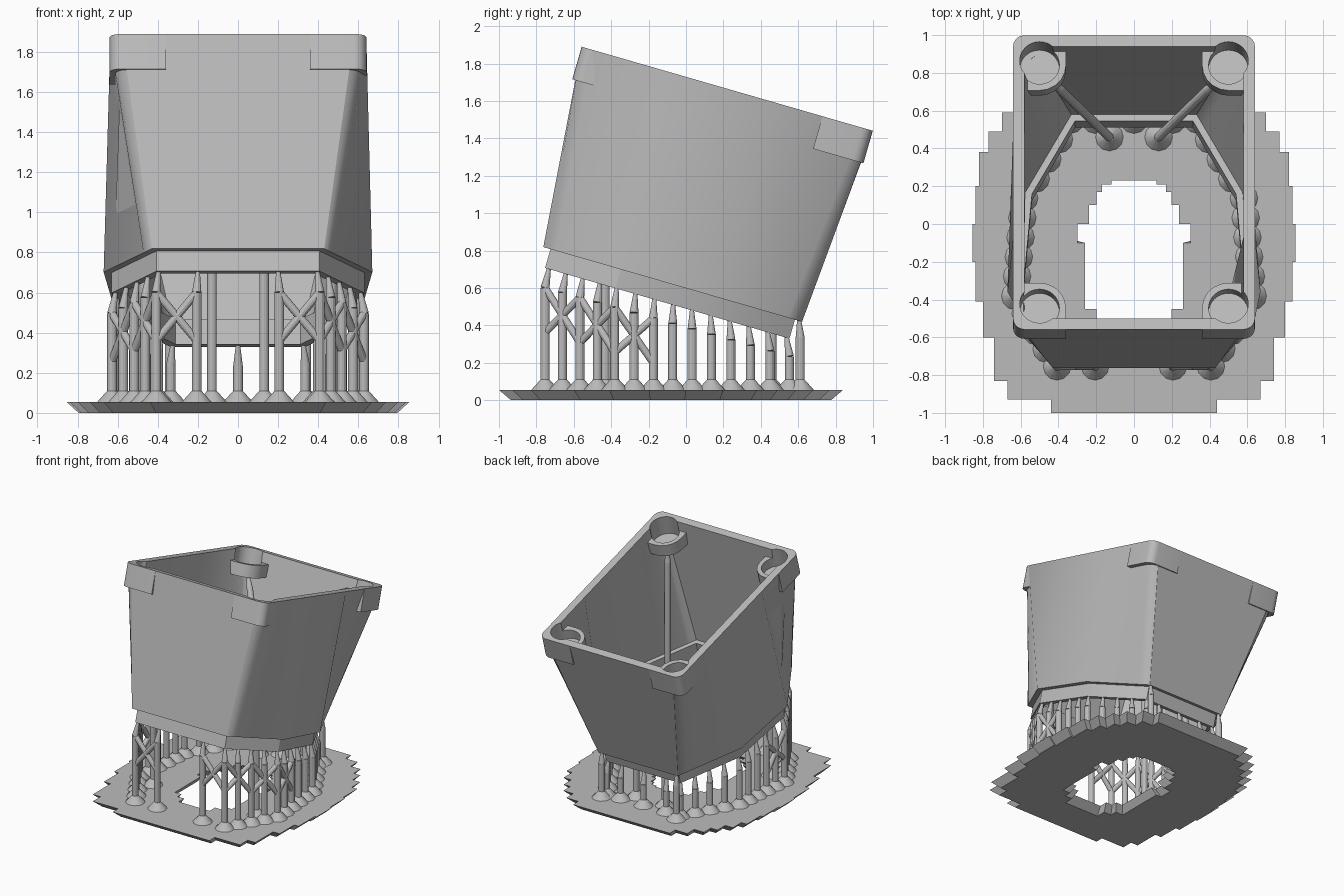
import bpy, bmesh
from math import radians, sin, cos
from mathutils import Matrix, Vector

old = bpy.data.objects.get("Cube")
if old:
    bpy.data.objects.remove(old, do_unlink=True)

grey = bpy.data.materials.new("resin_grey")
grey.use_nodes = True
grey.diffuse_color = (0.5, 0.5, 0.5, 1)
grey.node_tree.nodes["Principled BSDF"].inputs["Base Color"].default_value = (0.5, 0.5, 0.5, 1)

TILT = Matrix.Rotation(radians(-16.1), 4, 'X')
TOP, BASE, LIP = 1.661, 0.575, 0.47      # heights in the tilted frame
HALF, FRONT, BACK = 0.64, -1.06, 0.56    # rim outline in the tilted frame


def finish(name, bm, matrix=None):
    if matrix:
        bm.transform(matrix)
    bmesh.ops.recalc_face_normals(bm, faces=bm.faces)
    mesh = bpy.data.meshes.new(name)
    bm.to_mesh(mesh)
    bm.free()
    mesh.materials.append(grey)
    obj = bpy.data.objects.new(name, mesh)
    bpy.context.collection.objects.link(obj)
    return obj


def activate(obj):
    bpy.ops.object.select_all(action='DESELECT')
    obj.select_set(True)
    bpy.context.view_layer.objects.active = obj


def smooth(obj):
    activate(obj)
    bpy.ops.object.shade_smooth_by_angle(angle=radians(25))


def cut(obj, cutter):
    activate(obj)
    mod = obj.modifiers.new("cut", 'BOOLEAN')
    mod.operation, mod.solver, mod.object = 'DIFFERENCE', 'EXACT', cutter
    bpy.ops.object.modifier_apply(modifier=mod.name)


def skin(bm, loops, closed=False):
    """Join point loops with quads; cap the ends unless closed."""
    rings = [[bm.verts.new(p) for p in lp] for lp in loops]
    n = len(rings[0])
    for a, b in zip(rings, rings[1:] + (rings[:1] if closed else [])):
        for i in range(n):
            j = (i + 1) % n
            bm.faces.new((a[i], a[j], b[j], b[i]))
    if not closed:
        bm.faces.new(rings[0][::-1])
        bm.faces.new(rings[-1])


def arc(cx, cy, r, a0, a1, n=6):
    angles = [radians(a0 + (a1 - a0) * i / (n - 1)) for i in range(n)]
    return [(cx + r * cos(a), cy + r * sin(a)) for a in angles]


def mirrored(half):
    return half + [(-x, y) for x, y in reversed(half)]


# Duct shell: rounded rectangle above, chamfered outline below
CORNERS = [((0.43, -0.96), (-0.58, 1)), ((0.67, -0.54), (-1, 0.27)),
           ((0.625, 0.015), (-1, -0.27)), ((0.36, 0.48), (-0.57, -1))]


def corners(d):
    return [Vector((p[0] + d * m[0], p[1] + d * m[1])) for p, m in CORNERS]


def rim_loop(d, r, t):
    h, f, b = HALF - d, FRONT + d, BACK - d
    half = arc(h - r, f + r, r, -90, 0) + [(h, -0.55), (h, 0.03)] + arc(h - r, b - r, r, 0, 90)
    return [(x, s, t) for x, s in mirrored(half)]


def low_loop(d, t):
    a, b, c, e = corners(d)
    steps = [0.17 * i / 5 for i in range(6)] + [1]
    half = [tuple(a.lerp(b, f)) for f in steps]
    half += [tuple(c.lerp(e, 1 - f)) for f in reversed(steps)]
    return [(x, s, t) for x, s in mirrored(half)]


bm = bmesh.new()
skin(bm, [rim_loop(0, 0.06, TOP), low_loop(0, BASE), low_loop(0.04, BASE),
          low_loop(0.04, LIP), low_loop(0.085, LIP), low_loop(0.085, 0.6),
          low_loop(0.05, 0.6), rim_loop(0.06, 0.02, TOP)], closed=True)
duct = finish("duct_shell", bm, TILT)

# Corner bosses with outer tabs and round sockets
outer = arc(0.06, 0.06, 0.06, 180, 270) + [(0.28, 0)]
boss_shape = outer + arc(0.14, 0.14, 0.14, 0, 90) + [(0, 0.28)]
tab_shape = outer + [(0.28, 0.04), (0.04, 0.04), (0.04, 0.28), (0, 0.28)]
for side, sx in (("right", -1), ("left", 1)):
    for end, edge, sy in (("front", FRONT, 1), ("back", BACK, -1)):
        def place(shape, t):
            return [(sx * (HALF - a), edge + sy * b, t) for a, b in shape]
        parts = []
        for label, shape, top in (("boss", boss_shape, 1.58), ("tab", tab_shape, TOP)):
            bm = bmesh.new()
            skin(bm, [place(shape, 1.48), place(shape, top)])
            parts.append(finish(f"{end}_{side}_{label}", bm, TILT))
        bm = bmesh.new()
        spot = Matrix.Translation((sx * 0.5, edge + sy * 0.14, 1.65))
        bmesh.ops.create_cone(bm, cap_ends=True, segments=32, radius1=0.105,
                              radius2=0.105, depth=0.3, matrix=spot)
        socket = finish("socket_cutter", bm, TILT)
        socket.hide_render = True
        for obj in parts + [duct]:
            cut(obj, socket)
        bpy.data.objects.remove(socket, do_unlink=True)
        for obj in parts:
            smooth(obj)
smooth(duct)


# Stepped raft with a stepped opening
def stairs(rows, end):
    half = []
    for (y, w), nxt in zip(rows, rows[1:] + [(end, 0)]):
        half += [(w, y), (w, nxt[0])]
    return mirrored(half)


def slab(name, outline, centre, low, high):
    bm = bmesh.new()
    skin(bm, [[(x * k, centre + (y - centre) * k, z) for x, y in outline] for z, k in (low, high)])
    return finish(name, bm)


raft_rows = [(-1, 0.44), (-0.93, 0.67), (-0.83, 0.74), (-0.6, 0.8), (-0.41, 0.84),
             (-0.2, 0.855), (0.0, 0.84), (0.2, 0.82), (0.38, 0.77), (0.49, 0.7),
             (0.59, 0.64), (0.68, 0.55), (0.77, 0.44)]
hole_rows = [(-0.57, 0.14), (-0.5, 0.2), (-0.45, 0.26), (-0.1, 0.3), (0.0, 0.24),
             (0.1, 0.2), (0.17, 0.17), (0.21, 0.12)]
raft = slab("raft", stairs(raft_rows, 0.84), -0.08, (0, 0.93), (0.055, 1))
hole = slab("raft_hole_cutter", stairs(hole_rows, 0.23), -0.17, (-0.01, 1.18), (0.065, 0.97))
hole.hide_render = True
cut(raft, hole)
bpy.data.objects.remove(hole, do_unlink=True)


# Supports
def rod(bm, p, q, r1, r2):
    p, q = Vector(p), Vector(q)
    turn = (q - p).to_track_quat('Z', 'Y').to_matrix().to_4x4()
    bmesh.ops.create_cone(bm, cap_ends=True, segments=12, radius1=r1, radius2=r2,
                          depth=(q - p).length, matrix=Matrix.Translation((p + q) / 2) @ turn)


R = 0.024
pillars, feet, braces = bmesh.new(), bmesh.new(), bmesh.new()


def pillar(x, y, knee, tip):
    rod(feet, (x, y, 0.05), (x, y, 0.11), 0.078, R)
    rod(pillars, (x, y, 0.05), (x, y, knee), R, R)
    rod(pillars, (x, y, knee), tip, R, 0.01)


a, b, c, e = corners(0.06)
spots = [Vector((0.2, a.y))]
for p, q, n in ((a, b, 4), (b, c, 5), (c, e, 4)):
    spots += [p.lerp(q, i / n) for i in range(n)]
spots += [e, Vector((0.2, e.y))]
for sx in (1, -1):
    tops = []
    for p in spots:
        tip = TILT @ Vector((sx * p.x, p.y, LIP + 0.01))
        tops.append(Vector((tip.x * 1.03, tip.y * 1.03, tip.z - 0.11)))
        pillar(*tops[-1], tip)
    # taller post touching the rear shoulder
    tip = TILT @ Vector((sx * 0.34, 0.46, BASE + 0.01))
    pillar(tip.x, tip.y * 1.01, tip.z - 0.1, tip)
    # crossed braces near the front
    for i, j in ((0, 1), (1, 3), (3, 5), (5, 7)):
        p, q = tops[i], tops[j]
        drop = Vector((0, 0, 0.24))
        rod(braces, p - drop, q, 0.02, 0.02)
        rod(braces, p, q - drop, 0.02, 0.02)
    # upright posts under the front bosses
    tip = TILT @ Vector((sx * 0.47, -0.88, 1.49))
    pillar(tip.x, tip.y, tip.z - 0.12, tip)
    # posts with slanted arms under the rear bosses
    x, y = sx * 0.13, 0.46
    rod(feet, (x, y, 0.05), (x, y, 0.11), 0.078, R)
    rod(pillars, (x, y, 0.05), (x, y, 0.84), R, R)
    elbow, tip = Vector((x, y, 0.83)), TILT @ Vector((sx * 0.44, 0.36, 1.49))
    knee = elbow.lerp(tip, 0.85)
    rod(pillars, elbow, knee, R, R)
    rod(pillars, knee, tip, R, 0.01)
tip = TILT @ Vector((0, e.y, LIP + 0.01))
pillar(0, tip.y * 1.03, tip.z - 0.11, tip)

for name, bm in (("support_pillars", pillars), ("support_feet", feet), ("support_braces", braces)):
    smooth(finish(name, bm))
